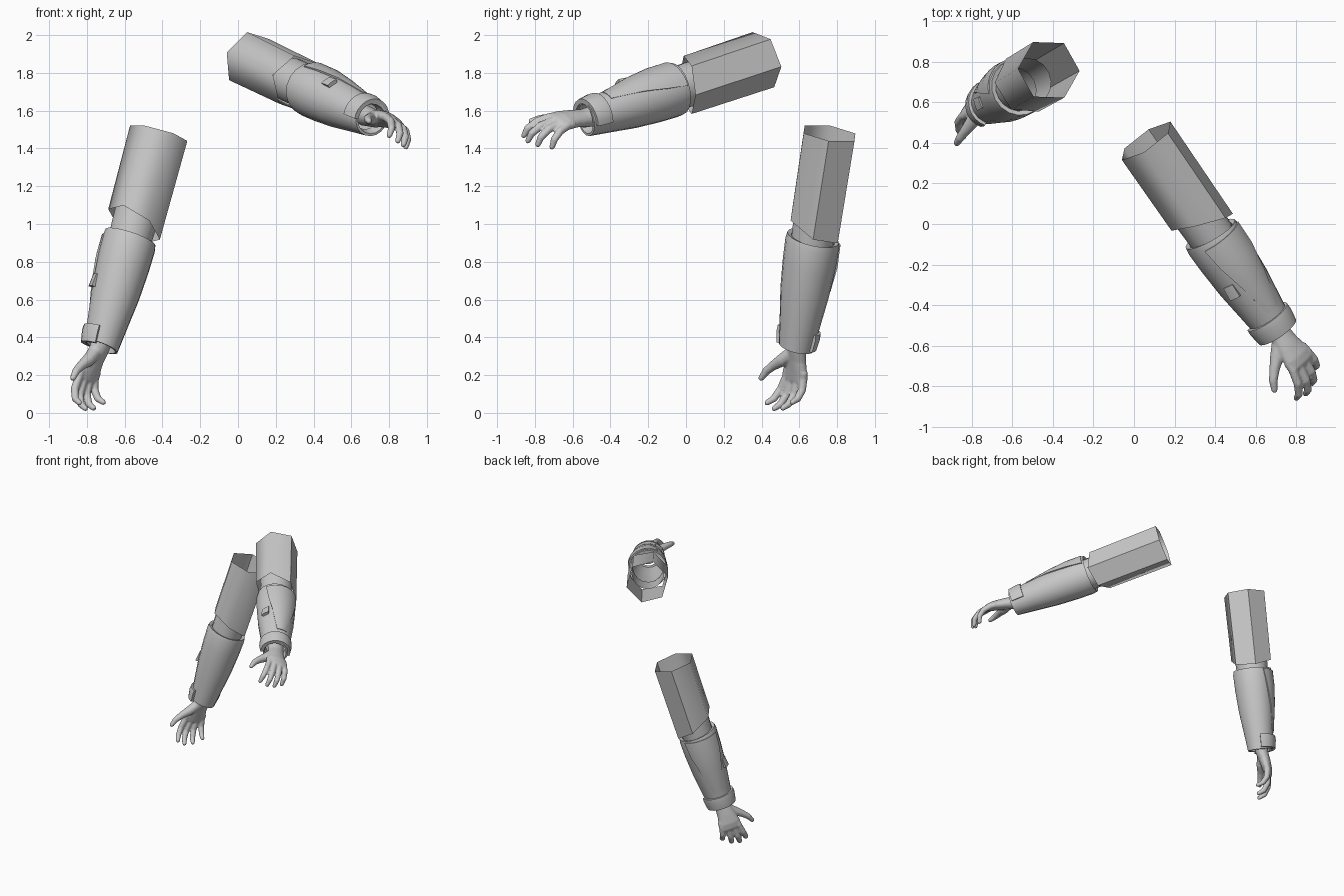
import bpy, bmesh, math
from mathutils import Vector

if "Cube" in bpy.data.objects:
    bpy.data.objects.remove(bpy.data.objects["Cube"])

grey = bpy.data.materials.new("plain grey")
grey.diffuse_color = (0.58, 0.58, 0.58, 1)
grey.use_nodes = True
grey.node_tree.nodes["Principled BSDF"].inputs["Base Color"].default_value = grey.diffuse_color


class Frame:
    """Arm space: u = thumb side, p = palm side, s = distance from the shoulder end."""
    def __init__(self, origin, along, thumb, hand):
        self.o = Vector(origin)
        self.a = Vector(along).normalized()
        t = Vector(thumb)
        self.u = (t - self.a * t.dot(self.a)).normalized()
        self.p = self.a.cross(self.u) * hand

    def __call__(self, u, p, s):
        return self.o + self.u * u + self.p * p + self.a * s


def finish(bm, name, angle=35):
    bmesh.ops.recalc_face_normals(bm, faces=bm.faces)
    me = bpy.data.meshes.new(name)
    bm.to_mesh(me)
    bm.free()
    ob = bpy.data.objects.new(name, me)
    bpy.context.collection.objects.link(ob)
    me.materials.append(grey)
    bpy.ops.object.select_all(action='DESELECT')
    ob.select_set(True)
    bpy.context.view_layer.objects.active = ob
    bpy.ops.object.shade_smooth_by_angle(angle=math.radians(angle))
    return ob


def skin(bm, rings, closed=True, caps=False):
    """Bridge rows of points with quads."""
    rows = [[bm.verts.new(c) for c in r] for r in rings]
    n = len(rows[0])
    for a, b in zip(rows, rows[1:]):
        for i in range(n if closed else n - 1):
            j = (i + 1) % n
            bm.faces.new((a[i], a[j], b[j], b[i]))
    if caps:
        bm.faces.new(rows[0][::-1])
        bm.faces.new(rows[-1])
    return rows


def ring(f, s, ru, rp=None, n=16, cu=0, cp=0, slope=0, start=0):
    rp = rp or ru
    out = []
    for i in range(n):
        t = math.radians(start) + math.tau * i / n
        out.append(f(cu + ru * math.cos(t), cp + rp * math.sin(t),
                     s + slope * math.cos(t)))
    return out


def arc_shell(f, name, stations, steps=10):
    """Closed curved plate; stations are (s, inner, outer, angle0, angle1)."""
    bm = bmesh.new()
    rows = []
    for s, r0, r1, a0, a1 in stations:
        ts = [math.radians(a0 + (a1 - a0) * i / steps) for i in range(steps + 1)]
        loop = [f(r1 * math.cos(t), r1 * math.sin(t), s) for t in ts]
        loop += [f(r0 * math.cos(t), r0 * math.sin(t), s) for t in reversed(ts)]
        rows.append(loop)
    skin(bm, rows, caps=True)
    return finish(bm, name)


def finger(bm, f, pts, radii, n=10):
    """Round-ended tube through points in arm space."""
    c = [f(*q) for q in pts]
    d0 = (c[1] - c[0]).normalized()
    d1 = (c[-1] - c[-2]).normalized()
    c.append(c[-1] + d1 * radii[-1] * 0.7)
    radii = list(radii) + [radii[-1] * 0.6]
    rows = []
    for i, (q, r) in enumerate(zip(c, radii)):
        d = (c[min(i + 1, len(c) - 1)] - c[max(i - 1, 0)]).normalized() if i else d0
        x = f.u - d * f.u.dot(d)
        if x.length < 0.3:
            x = f.p - d * f.p.dot(d)
        x.normalize()
        y = d.cross(x)
        rows.append([q + (x * math.cos(k * math.tau / n) + y * math.sin(k * math.tau / n)) * r
                     for k in range(n)])
    skin(bm, rows, caps=True)


def build_arm(f, side):
    # six-sided upper sleeve, open at both ends, longer on the outer side
    bm = bmesh.new()
    rows = skin(bm, [ring(f, 0, 0.157, n=6, start=12),
                     ring(f, 0.505, 0.153, n=6, start=12, slope=-0.065)])
    creased = [tuple(r.co.copy() for r in (rows[0][i], rows[1][i])) for i in (2, 3, 4)]
    ob = finish(bm, side + "_upper_sleeve", 75)
    for e in ob.data.edges:
        mid = (ob.data.vertices[e.vertices[0]].co + ob.data.vertices[e.vertices[1]].co) / 2
        if any((mid - (a + b) / 2).length < 1e-4 for a, b in creased):
            e.use_edge_sharp = True

    # bare arm showing between sleeve and forearm guard
    bm = bmesh.new()
    skin(bm, [ring(f, 0.40, 0.120), ring(f, 0.50, 0.118), ring(f, 0.66, 0.112)])
    finish(bm, side + "_elbow")

    # forearm guard with a rolled-in rim at each end
    bm = bmesh.new()
    prof = [(0.64, 0.112), (0.585, 0.118), (0.578, 0.140), (0.61, 0.145), (0.72, 0.142),
            (0.88, 0.131), (1.03, 0.112), (1.185, 0.093), (1.185, 0.080), (1.13, 0.07)]
    skin(bm, [ring(f, s, r, n=18, slope=-0.012) for s, r in prof])
    finish(bm, side + "_forearm_guard")

    # raised plate on the back of the forearm, tapering to the wrist
    arc_shell(f, side + "_forearm_plate",
              [(0.60, 0.13, 0.150, 215, 325), (0.72, 0.13, 0.152, 222, 318),
               (0.86, 0.12, 0.139, 234, 306), (1.05, 0.10, 0.112, 250, 290)])
    # small tab on the thumb side
    arc_shell(f, side + "_forearm_tab",
              [(0.82, 0.12, 0.140, 318, 342), (0.89, 0.12, 0.148, 318, 342)], 3)
    # wrist cuff wrapping the back and thumb side
    arc_shell(f, side + "_wrist_cuff",
              [(1.09, 0.09, 0.118, 185, 385), (1.12, 0.09, 0.120, 185, 385),
               (1.185, 0.085, 0.110, 185, 385)], 14)

    # hand: palm, thumb and four curled fingers fused into one skin
    bm = bmesh.new()
    palm = [(1.11, .060, .056, 0, 0), (1.20, .058, .047, 0, -.008),
            (1.26, .066, .042, .006, -.022), (1.33, .080, .036, .006, -.035),
            (1.375, .080, .028, .005, -.038), (1.395, .060, .016, .005, -.036)]
    skin(bm, [ring(f, s, ru, rp, 18, cu, cp) for s, ru, rp, cu, cp in palm], caps=True)
    # knuckle u, knuckle s, tip u, tip s
    for ku, ks, tu, ts in ((.066, 1.37, .098, 1.52), (.026, 1.385, .042, 1.535),
                           (-.016, 1.375, -.018, 1.515), (-.054, 1.35, -.078, 1.465)):
        d, e = ts - ks, tu - ku
        finger(bm, f, [(ku, -.030, ks - .04), (ku, -.036, ks),
                       (ku + e * .5, -.026, ks + d * .5),
                       (ku + e * .85, .008, ks + d * .87), (tu, .050, ts)],
               [.022, .0235, .022, .020, .015])
    finger(bm, f, [(.030, -.005, 1.23), (.075, .008, 1.28), (.125, .016, 1.325),
                   (.160, .024, 1.365), (.180, .034, 1.41)],
           [.036, .035, .026, .022, .016])
    hand = finish(bm, side + "_hand", 180)
    m = hand.modifiers.new("fuse", 'REMESH')
    m.mode = 'VOXEL'
    m.voxel_size = 0.006
    m.use_smooth_shade = True
    m = hand.modifiers.new("soften", 'SMOOTH')
    m.factor = 0.5
    m.iterations = 4


# raised arm reaching forward, and mirrored lowered arm
build_arm(Frame((0.06, 0.41, 1.87), (0.547, -0.795, -0.265), (-0.66, -0.60, 0.42), 1), "raised")
build_arm(Frame((-0.42, 0.76, 1.48), (-0.258, -0.15, -0.954), (-0.63, -0.70, 0.27), -1), "lowered")
